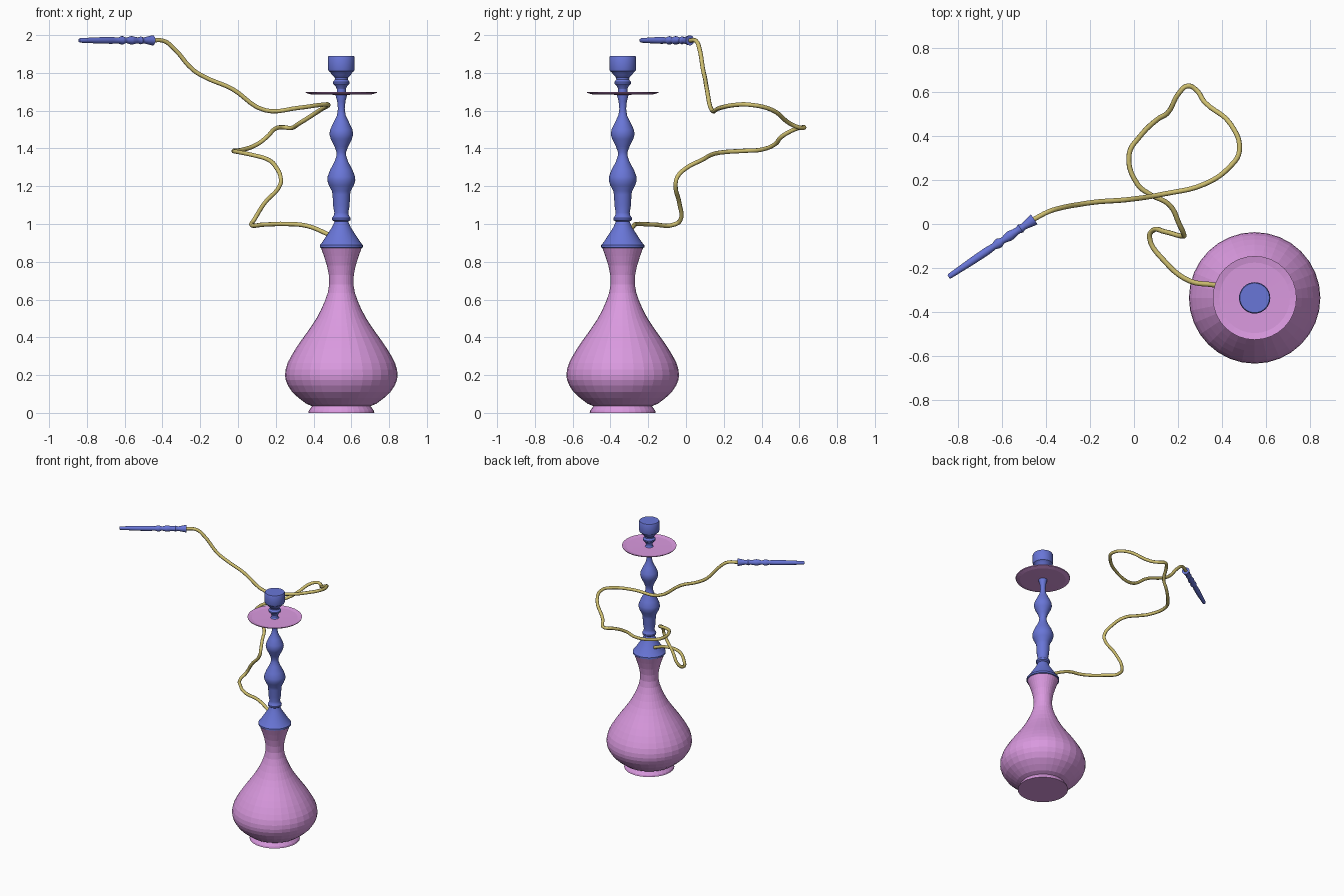
import bpy, bmesh, math
from mathutils import Vector

AXIS = Vector((0.547, -0.335, 0))


def material(name, rgb):
    m = bpy.data.materials.new(name)
    m.diffuse_color = (*rgb, 1)
    return m


PINK = material("pink", (0.70, 0.32, 0.74))
BLUE = material("blue", (0.14, 0.18, 0.68))
YELLOW = material("yellow", (0.62, 0.52, 0.16))


def lathe(name, profile, mat, sides=32, loc=AXIS, direction=None, smooth=None):
    """Turn (radius, height) points around z, closing both ends."""
    bm = bmesh.new()
    rings = []
    for r, z in profile:
        rings.append([bm.verts.new((r * math.cos(a), r * math.sin(a), z))
                      for a in (2 * math.pi * i / sides for i in range(sides))])
    for low, high in zip(rings, rings[1:]):
        for i in range(sides):
            j = (i + 1) % sides
            bm.faces.new((low[i], low[j], high[j], high[i]))
    bm.faces.new(rings[0][::-1])
    bm.faces.new(rings[-1])
    bmesh.ops.recalc_face_normals(bm, faces=bm.faces)
    mesh = bpy.data.meshes.new(name)
    bm.to_mesh(mesh)
    bm.free()
    mesh.materials.append(mat)
    ob = bpy.data.objects.new(name, mesh)
    bpy.context.collection.objects.link(ob)
    ob.location = loc
    if direction:
        ob.rotation_euler = direction.to_track_quat('Z', 'Y').to_euler()
    if smooth:
        bpy.ops.object.select_all(action='DESELECT')
        ob.select_set(True)
        bpy.context.view_layer.objects.active = ob
        bpy.ops.object.shade_smooth_by_angle(angle=math.radians(smooth))
    return ob


# glass base with foot
lathe("glass_base", [
    (.175, 0), (.172, .012), (.155, .036), (.185, .048), (.225, .078), (.26, .11), (.283, .145),
    (.295, .175), (.298, .2), (.295, .23), (.284, .265), (.266, .3), (.242, .34),
    (.215, .38), (.186, .42), (.158, .46), (.132, .5), (.108, .545), (.088, .59),
    (.072, .635), (.064, .68), (.066, .73), (.076, .78), (.092, .83), (.11, .88)], PINK)

# conical collar
lathe("collar", [(.105, .872), (.114, .876), (.114, .888), (.1, .905), (.05, .982),
                 (.042, 1.0), (.036, 1.012)], BLUE, smooth=30)

# turned stem
lathe("stem", [
    (.034, 1.0), (.036, 1.012), (.048, 1.02), (.049, 1.032), (.04, 1.045), (.037, 1.06),
    (.044, 1.10), (.046, 1.155), (.05, 1.175), (.066, 1.205), (.074, 1.23), (.073, 1.25),
    (.06, 1.285), (.036, 1.33), (.026, 1.36), (.025, 1.38), (.036, 1.41), (.056, 1.45),
    (.063, 1.475), (.059, 1.50), (.04, 1.54), (.023, 1.575), (.018, 1.61),
    (.022, 1.65), (.03, 1.68), (.03, 1.69), (.024, 1.70), (.024, 1.725)], BLUE, smooth=30)

# ash tray
lathe("tray", [(.03, 1.684), (.16, 1.686), (.188, 1.694), (.19, 1.70), (.16, 1.694),
               (.03, 1.692)], PINK)

# bowl on top
lathe("bowl", [
    (.024, 1.715), (.03, 1.728), (.043, 1.742), (.044, 1.752), (.034, 1.765), (.035, 1.775),
    (.052, 1.792), (.058, 1.803), (.068, 1.81), (.071, 1.82), (.071, 1.882), (.067, 1.89)],
    BLUE, smooth=30)

# hose
PATH = [
    (.50, -.31, .935), (.365, -.277, .99), (.252, -.258, 1.0), (.138, -.168, .997),
    (.07, -.06, .998), (.084, -.03, 1.02), (.14, -.035, 1.11), (.224, -.055, 1.21),
    (.225, -.045, 1.25), (.205, .0, 1.295), (.161, .086, 1.34), (.07, .136, 1.367),
    (.016, .18, 1.378), (-.022, .317, 1.388), (.025, .395, 1.393), (.107, .475, 1.425),
    (.152, .503, 1.46), (.205, .595, 1.508), (.243, .626, 1.512), (.28, .61, 1.508),
    (.32, .553, 1.53), (.438, .453, 1.605), (.478, .331, 1.632), (.433, .258, 1.63),
    (.32, .181, 1.615), (.14, .137, 1.603), (-.034, .11, 1.717), (-.17, .1, 1.775),
    (-.24, .09, 1.818), (-.335, .072, 1.925), (-.39, .055, 1.968), (-.46, .018, 1.972)]
curve = bpy.data.curves.new("hose", 'CURVE')
curve.dimensions = '3D'
curve.bevel_depth = .0115
curve.bevel_resolution = 2
curve.resolution_u = 5
curve.use_fill_caps = True
spline = curve.splines.new('BEZIER')
spline.bezier_points.add(len(PATH) - 1)
for p, co in zip(spline.bezier_points, PATH):
    p.co = co
    p.handle_left_type = p.handle_right_type = 'AUTO'
curve.materials.append(YELLOW)
bpy.context.collection.objects.link(bpy.data.objects.new("hose", curve))

# turned mouthpiece
start, tip = Vector((-.452, .021, 1.972)), Vector((-.841, -.24, 1.972))
lathe("mouthpiece", [
    (.027, 0), (.025, .012), (.016, .055), (.016, .062), (.021, .075), (.016, .09),
    (.017, .105), (.022, .13), (.022, .14), (.015, .165), (.015, .175), (.022, .19),
    (.022, .20), (.015, .22), (.018, .26), (.017, .33), (.014, .41), (.012, .46),
    (.009, .468)], BLUE, sides=16, loc=start, direction=(tip - start), smooth=30)
